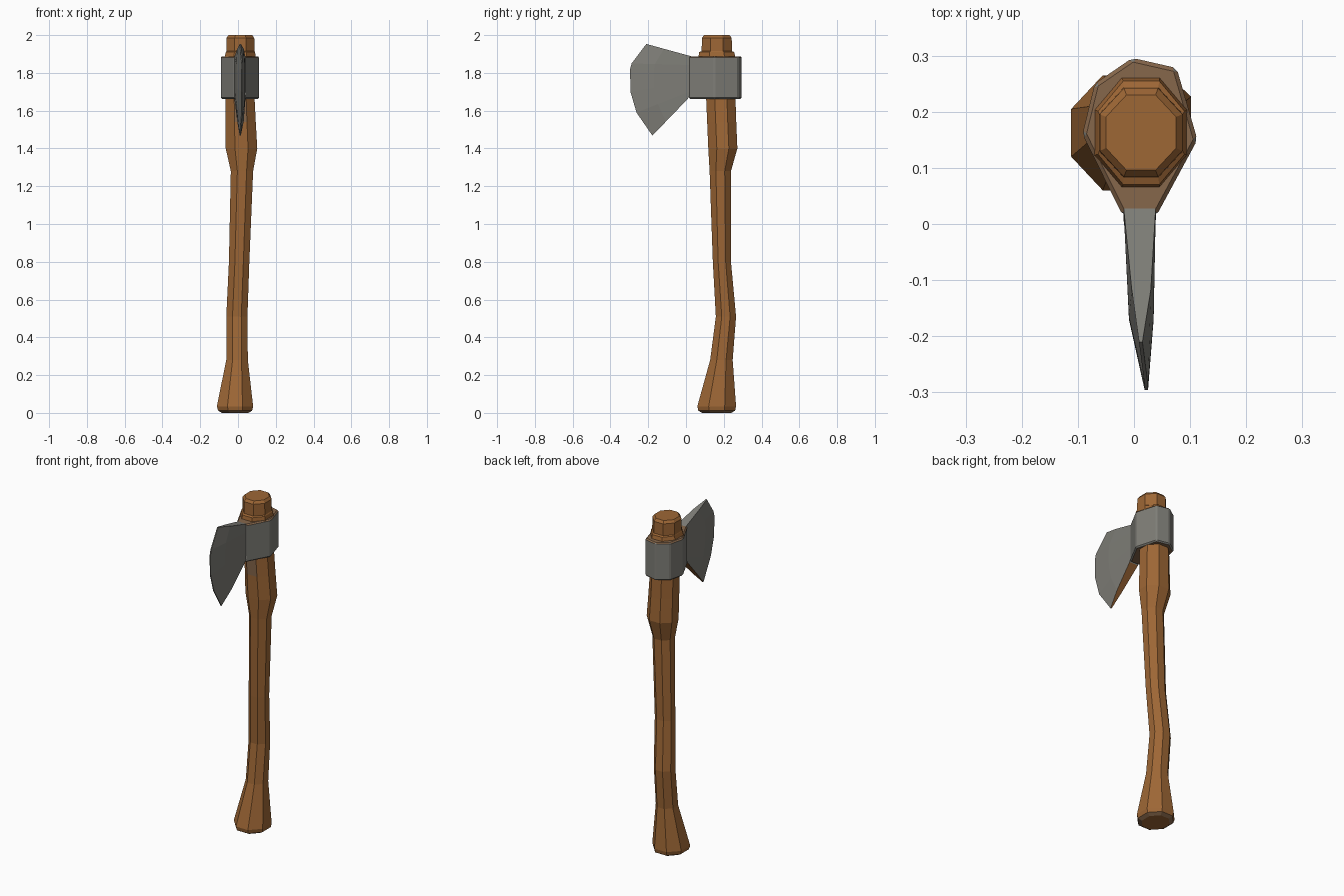
import bpy, bmesh, math

if "Cube" in bpy.data.objects:
    bpy.data.objects.remove(bpy.data.objects["Cube"])


def material(name, rgb):
    m = bpy.data.materials.new(name)
    m.diffuse_color = (*rgb, 1)
    m.use_nodes = True
    m.node_tree.nodes["Principled BSDF"].inputs["Base Color"].default_value = m.diffuse_color
    return m


WOOD = material("warm wood", (0.34, 0.135, 0.036))
STEEL = material("grey steel", (0.21, 0.207, 0.185))
WORN = material("worn grey brown", (0.24, 0.135, 0.07))


def finish(bm, name, mats, bevel=0):
    bmesh.ops.recalc_face_normals(bm, faces=bm.faces)
    me = bpy.data.meshes.new(name)
    bm.to_mesh(me)
    bm.free()
    ob = bpy.data.objects.new(name, me)
    bpy.context.collection.objects.link(ob)
    for m in mats:
        me.materials.append(m)
    if bevel:
        mod = ob.modifiers.new("soft edges", "BEVEL")
        mod.width = bevel
        mod.segments = 1
        mod.limit_method = "ANGLE"
        mod.angle_limit = math.radians(30)
    return ob


# Handle: octagonal rings given as z, x min, x max, y min, y max
RINGS = [
    (0.0, -0.085, 0.055, 0.085, 0.24),
    (0.012, -0.105, 0.075, 0.065, 0.26),
    (0.035, -0.112, 0.08, 0.06, 0.265),
    (0.28, -0.062, 0.052, 0.128, 0.247),
    (0.51, -0.062, 0.05, 0.158, 0.265),
    (0.80, -0.048, 0.06, 0.142, 0.238),
    (1.28, -0.038, 0.08, 0.125, 0.238),
    (1.40, -0.065, 0.102, 0.118, 0.272),
    (1.54, -0.065, 0.094, 0.112, 0.266),
    (1.66, -0.065, 0.088, 0.107, 0.262),
    (1.88, -0.072, 0.095, 0.065, 0.262),
    (1.91, -0.064, 0.09, 0.07, 0.255),
    (1.915, -0.062, 0.087, 0.083, 0.243),
    (1.985, -0.061, 0.086, 0.084, 0.242),
    (2.0, -0.05, 0.075, 0.096, 0.23),
]
bm = bmesh.new()
rings = []
for z, x0, x1, y0, y1 in RINGS:
    k = 0.5 / math.cos(math.pi / 8)
    ring = []
    for i in range(8):
        a = math.radians(22.5 + 45 * i)
        ring.append(bm.verts.new(((x0 + x1) / 2 + (x1 - x0) * k * math.cos(a),
                                  (y0 + y1) / 2 + (y1 - y0) * k * math.sin(a), z)))
    rings.append(ring)
bm.faces.new(rings[0])
bm.faces.new(rings[-1])
for j, (a, b) in enumerate(zip(rings, rings[1:])):
    for i in range(8):
        n = (i + 1) % 8
        f = bm.faces.new((a[i], a[n], b[n], b[i]))
        # worn bottom rim and a worn patch under the blade
        if j == 0 or (j == 8 and i == 5):
            f.material_index = 1
finish(bm, "handle", [WOOD, WORN])

# Steel collar around the handle
OUTLINE = [(-0.02, 0.015), (-0.092, 0.16), (-0.07, 0.25), (-0.003, 0.296),
           (0.076, 0.278), (0.113, 0.15), (0.04, 0.015)]
bm = bmesh.new()
base = bm.faces.new([bm.verts.new((x, y, 1.662)) for x, y in OUTLINE])
ext = bmesh.ops.extrude_face_region(bm, geom=[base])
for v in ext["geom"]:
    if isinstance(v, bmesh.types.BMVert):
        v.co.z = 1.888
bm.normal_update()
for f in bm.faces:
    if abs(f.normal.z) > 0.9:
        f.material_index = 1
finish(bm, "collar", [STEEL, WORN], 0.007)

# Blade: rows run from the neck to the curved cutting edge (y, z)
EDGE = [(-0.21, 1.953), (-0.288, 1.85), (-0.296, 1.82), (-0.294, 1.70),
        (-0.262, 1.59), (-0.178, 1.468)]
ROOT_Y, ROOT_TOP, ROOT_LOW = 0.035, 1.886, 1.663
bm = bmesh.new()
sides = {-1: [], 1: []}
last = len(EDGE) - 1
for r, (ey, ez) in enumerate(EDGE):
    tip = r in (0, last)
    rz = ROOT_TOP + (ROOT_LOW - ROOT_TOP) * r / last
    ry = ROOT_Y - (0.025 if r == last else 0)
    # fraction along the row, centre x, half thickness
    cols = [(0, 0.01, 0.029), (0.62, 0.013, 0.017 if tip else 0.022),
            (1, 0.012 if tip else 0.022, 0.003)]
    for s in sides:
        sides[s].append([bm.verts.new((c + s * h, ry + (ey - ry) * t, rz + (ez - rz) * t))
                         for t, c, h in cols])
L, R = sides[-1], sides[1]
for g in (L, R):
    for r in range(last):
        for c in range(2):
            bm.faces.new((g[r][c], g[r][c + 1], g[r + 1][c + 1], g[r + 1][c]))
for r in range(last):
    for c in (0, 2):
        bm.faces.new((L[r][c], L[r + 1][c], R[r + 1][c], R[r][c]))
for r in (0, last):
    for c in range(2):
        f = bm.faces.new((L[r][c], L[r][c + 1], R[r][c + 1], R[r][c]))
        if r == last:
            f.material_index = 1  # brown underside
finish(bm, "blade", [STEEL, WOOD])
